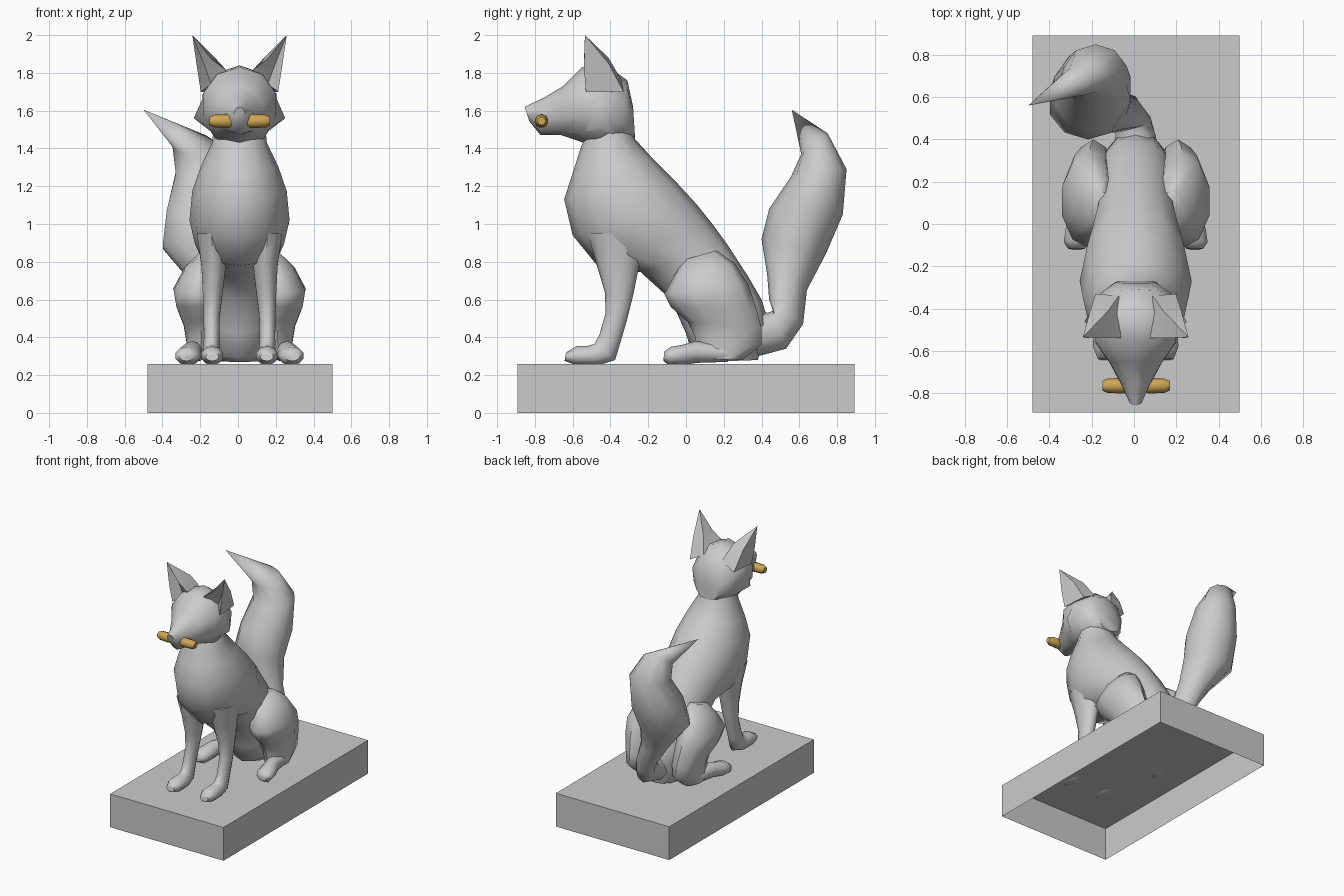
import bpy, bmesh, math
from mathutils import Vector

CX = 0.008  # the sculpture's own centre line


def loft(name, rings, tip=None):
    """Skin a list of equal-length rings; cap the start, and the end with a tip or a cap."""
    bm = bmesh.new()
    vr = [[bm.verts.new(p) for p in r] for r in rings]
    n = len(vr[0])
    for a, b in zip(vr, vr[1:]):
        for i in range(n):
            j = (i + 1) % n
            bm.faces.new((a[i], a[j], b[j], b[i]))
    bm.faces.new(vr[0][::-1])
    if tip is None:
        bm.faces.new(vr[-1])
    else:
        t = bm.verts.new(tip)
        for i in range(n):
            bm.faces.new((vr[-1][i], vr[-1][(i + 1) % n], t))
    bmesh.ops.recalc_face_normals(bm, faces=bm.faces)
    me = bpy.data.meshes.new(name)
    bm.to_mesh(me)
    bm.free()
    ob = bpy.data.objects.new(name, me)
    bpy.context.collection.objects.link(ob)
    return ob


def oval(y1, z1, y2, z2, w, x=0.0, n=10):
    """Oval ring spanning two points of the side profile, half width w."""
    a, b = Vector((0, y1, z1)), Vector((0, y2, z2))
    c, u = (a + b) / 2 + Vector((CX + x, 0, 0)), (a - b) / 2
    return [c + u * math.cos(t) + Vector((w * math.sin(t), 0, 0))
            for t in (2 * math.pi * i / n for i in range(n))]


def limb(name, secs, side=1, n=10, tip=None):
    return loft(name, [oval(*s[:5], side * (s[5] if len(s) > 5 else 0), n) for s in secs], tip)


smooth = []

# Torso and neck: back point, front point, half width
smooth.append(limb("torso", [
    (-0.29, 1.60, -0.50, 1.55, 0.13),
    (-0.27, 1.45, -0.555, 1.41, 0.145),
    (-0.17, 1.34, -0.60, 1.27, 0.205),
    (-0.05, 1.22, -0.645, 1.13, 0.25),
    (0.06, 1.10, -0.60, 0.94, 0.265),
    (0.14, 1.00, -0.47, 0.78, 0.235),
    (0.22, 0.89, -0.24, 0.745, 0.20),
    (0.33, 0.72, -0.08, 0.60, 0.19),
    (0.40, 0.60, 0.00, 0.42, 0.19),
    (0.44, 0.47, 0.04, 0.29, 0.17),
    (0.38, 0.28, 0.12, 0.27, 0.11)], n=12))

# Head with tapering muzzle
smooth.append(limb("head", [
    (-0.28, 1.62, -0.27, 1.46, 0.10),
    (-0.31, 1.76, -0.36, 1.42, 0.175),
    (-0.42, 1.84, -0.46, 1.40, 0.205),
    (-0.55, 1.83, -0.57, 1.44, 0.20),
    (-0.65, 1.73, -0.66, 1.47, 0.13),
    (-0.75, 1.67, -0.77, 1.47, 0.07),
    (-0.855, 1.62, -0.83, 1.545, 0.03)]))

for side, label in ((-1, "left"), (1, "right")):
    P = lambda x, y, z: Vector((CX + side * x, y, z))

    # Ear: five-sided with a hollow front and rounded back
    base = [P(.205, -.53, 1.70), P(.15, -.47, 1.74), P(.07, -.54, 1.815),
            P(.08, -.34, 1.76), P(.19, -.33, 1.70)]
    mid = [P(.225, -.54, 1.83), P(.19, -.48, 1.85), P(.145, -.54, 1.87),
           P(.13, -.41, 1.88), P(.215, -.41, 1.85)]
    smooth.append(loft(label + "_ear", [base, mid], P(.25, -.535, 2.0)))

    # Cheek tuft
    smooth.append(loft(label + "_cheek", [
        [P(.15, -.58, 1.64), P(.18, -.45, 1.70), P(.15, -.32, 1.62),
         P(.10, -.36, 1.45), P(.09, -.56, 1.46)]], P(.242, -.46, 1.56)))

    # Front leg with paw
    smooth.append(limb(label + "_front_leg", [
        (-0.20, 0.95, -0.52, 0.95, 0.08, 0.15),
        (-0.25, 0.77, -0.475, 0.79, 0.068, 0.137),
        (-0.28, 0.62, -0.43, 0.64, 0.055, 0.142),
        (-0.31, 0.50, -0.425, 0.53, 0.045, 0.147),
        (-0.345, 0.38, -0.46, 0.41, 0.043, 0.148),
        (-0.375, 0.28, -0.485, 0.365, 0.046, 0.147),
        (-0.46, 0.253, -0.52, 0.355, 0.055, 0.145),
        (-0.58, 0.253, -0.58, 0.353, 0.060, 0.145),
        (-0.643, 0.275, -0.635, 0.32, 0.035, 0.145)], side))

    # Haunch
    smooth.append(limb(label + "_haunch", [
        (0.16, 0.86, -0.01, 0.81, 0.05, 0.17),
        (0.26, 0.79, -0.055, 0.74, 0.10, 0.195),
        (0.33, 0.68, -0.115, 0.63, 0.135, 0.22),
        (0.37, 0.56, -0.08, 0.56, 0.125, 0.215),
        (0.40, 0.45, 0.01, 0.48, 0.10, 0.20),
        (0.40, 0.36, 0.05, 0.40, 0.085, 0.20),
        (0.30, 0.28, 0.06, 0.29, 0.07, 0.21)], side))

    # Hind foot
    smooth.append(limb(label + "_hind_foot", [
        (0.22, 0.36, 0.22, 0.27, 0.05, 0.23),
        (0.05, 0.38, 0.06, 0.265, 0.052, 0.25),
        (-0.02, 0.36, -0.02, 0.253, 0.066, 0.268),
        (-0.08, 0.35, -0.09, 0.253, 0.066, 0.277),
        (-0.115, 0.325, -0.12, 0.275, 0.04, 0.28)], side))

# Bushy tail swinging to the left and curling up
smooth.append(limb("tail", [
    (0.28, 0.28, 0.38, 0.54, 0.11, 0.0),
    (0.40, 0.305, 0.43, 0.53, 0.10, 0.0),
    (0.53, 0.34, 0.46, 0.54, 0.085, -0.01),
    (0.62, 0.47, 0.44, 0.60, 0.085, -0.05),
    (0.64, 0.65, 0.43, 0.73, 0.12, -0.13),
    (0.74, 0.84, 0.40, 0.92, 0.19, -0.225),
    (0.83, 1.05, 0.44, 1.08, 0.19, -0.205),
    (0.85, 1.29, 0.555, 1.25, 0.155, -0.19),
    (0.75, 1.48, 0.61, 1.37, 0.115, -0.245)], tip=(-0.5, 0.56, 1.605)))

# Golden stick held in the mouth
bar = loft("mouth_stick", [
    [(0.01 + x, -0.765 + r * math.cos(t), 1.545 + r * math.sin(t))
     for t in (2 * math.pi * i / 8 for i in range(8))]
    for x, r in ((-0.16, 0.022), (-0.135, 0.034), (-0.06, 0.037), (-0.04, 0.03),
                 (0.04, 0.03), (0.06, 0.037), (0.135, 0.034), (0.16, 0.022))])
gold = bpy.data.materials.new("gold")
gold.diffuse_color = (0.62, 0.38, 0.09, 1)
bar.data.materials.append(gold)
smooth.append(bar)

# Smooth the animal while keeping hard creases
bpy.ops.object.select_all(action='DESELECT')
for ob in smooth:
    ob.select_set(True)
bpy.context.view_layer.objects.active = smooth[0]
bpy.ops.object.shade_smooth_by_angle(angle=math.radians(55))

# Plinth: a box left open underneath
bpy.ops.mesh.primitive_cube_add(size=1, location=(0.01, 0, 0.13))
plinth = bpy.context.object
plinth.name = "plinth"
plinth.scale = (0.98, 1.785, 0.26)
bm = bmesh.new()
bm.from_mesh(plinth.data)
bmesh.ops.delete(bm, geom=[f for f in bm.faces if f.normal.z < -0.5], context='FACES_ONLY')
bm.to_mesh(plinth.data)
bm.free()
